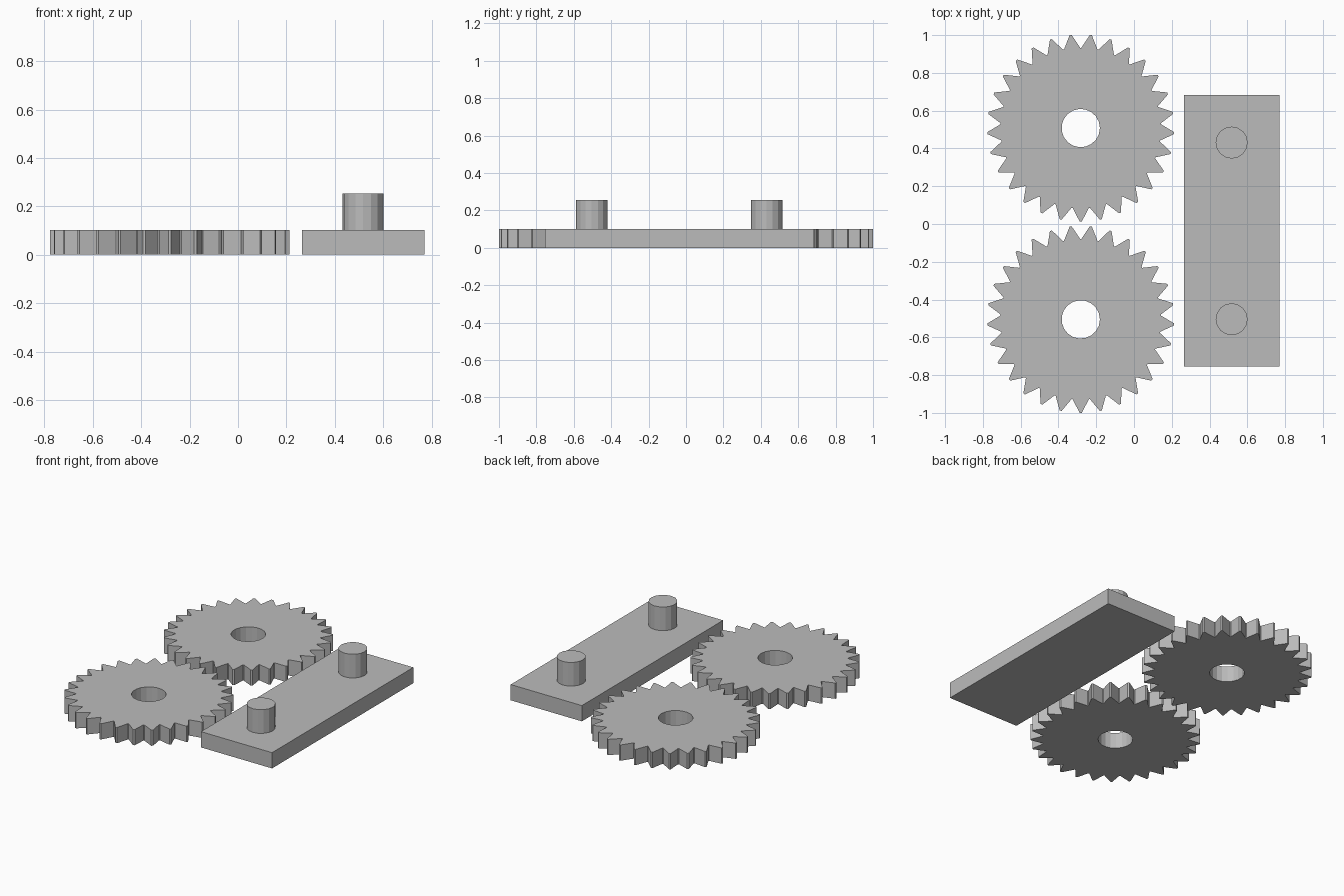
import bpy, bmesh
from math import sin, cos, pi

cube = bpy.data.objects.get("Cube")
if cube:
    bpy.data.objects.remove(cube, do_unlink=True)

grey = bpy.data.materials.new("plain grey")
grey.use_nodes = True
colour = (0.5, 0.5, 0.5, 1)
grey.diffuse_color = colour
grey.node_tree.nodes["Principled BSDF"].inputs["Base Color"].default_value = colour

THICK = 0.1015
PEG_TOP = 0.254
TEETH = 29
TIP_R, ROOT_R, HOLE_R, PEG_R = 0.495, 0.425, 0.1015, 0.0846


def polar(radius, angle):
    return radius * cos(angle), radius * sin(angle)


def circle(radius, sides):
    return [polar(radius, 2 * pi * i / sides) for i in range(sides)]


def extrude_profile(name, loops, bottom, top, x, y):
    """Fill closed outlines (inner ones become holes) and extrude upward."""
    bm = bmesh.new()
    edges = []
    for loop in loops:
        verts = [bm.verts.new((px, py, bottom)) for px, py in loop]
        edges += [bm.edges.new((a, b)) for a, b in zip(verts, verts[1:] + verts[:1])]
    bmesh.ops.triangle_fill(bm, edges=edges, use_beauty=True)
    bmesh.ops.dissolve_limit(bm, angle_limit=0.01, verts=bm.verts, edges=bm.edges,
                             delimit={'NORMAL'}) if len(loops) == 1 else None
    new = bmesh.ops.extrude_face_region(bm, geom=bm.faces[:])["geom"]
    for v in new:
        if isinstance(v, bmesh.types.BMVert):
            v.co.z = top
    bmesh.ops.recalc_face_normals(bm, faces=bm.faces)
    mesh = bpy.data.meshes.new(name)
    bm.to_mesh(mesh)
    bm.free()
    mesh.materials.append(grey)
    obj = bpy.data.objects.new(name, mesh)
    obj.location = (x, y, 0)
    bpy.context.collection.objects.link(obj)
    return obj


# Gear outline: pointed teeth with a narrow flat tip, one tooth pointing to -y
pitch = 2 * pi / TEETH
outline = []
for i in range(TEETH):
    a = -pi / 2 + i * pitch
    outline += [polar(ROOT_R, a - 0.47 * pitch), polar(TIP_R, a - 0.05 * pitch),
                polar(TIP_R, a + 0.05 * pitch), polar(ROOT_R, a + 0.47 * pitch)]

for name, y in (("back_gear", 0.508), ("front_gear", -0.505)):
    extrude_profile(name, [outline, circle(HOLE_R, 19)], 0, THICK, -0.282, y)

# Base plate
w, d = 0.2535, 0.719
extrude_profile("base_plate", [[(-w, -d), (w, -d), (w, d), (-w, d)]],
                0, THICK, 0.517, -0.035)

# Axle pegs
for name, y in (("back_peg", 0.431), ("front_peg", -0.504)):
    extrude_profile(name, [circle(PEG_R, 16)], THICK, PEG_TOP, 0.517, y)
